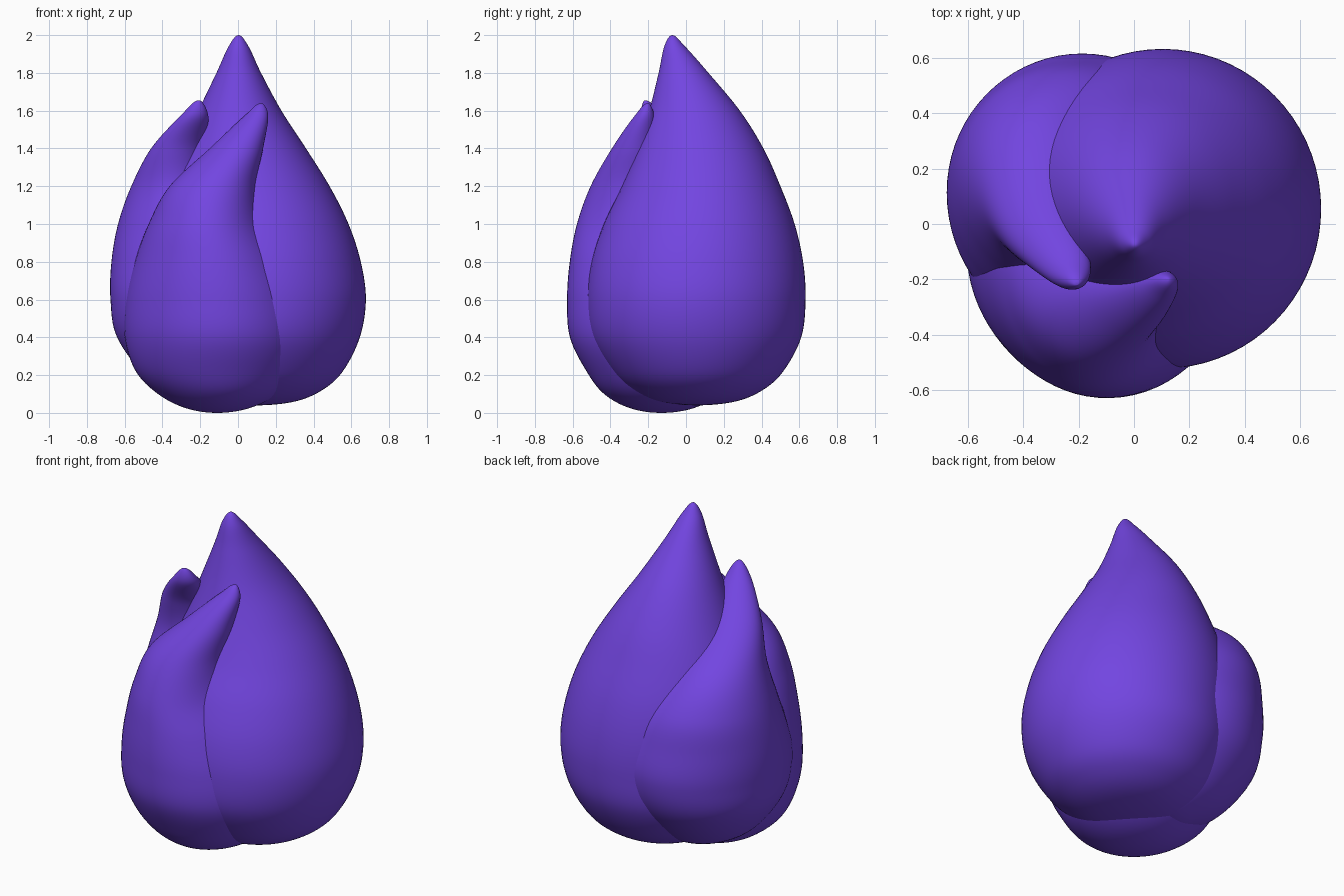
import bpy, bmesh
from math import sin, cos, tau, radians

mat = bpy.data.materials.new("violet")
mat.diffuse_color = (0.17, 0.06, 0.75, 1)


def spline(a, b, c, d, t):
    return 0.5 * (2 * b + (c - a) * t + (2 * a - 5 * b + 4 * c - d) * t * t
                  + (3 * b - a - 3 * c + d) * t ** 3)


def petal(name, rows, flat_angle=0, flat=0, sides=72, steps=8):
    """Loft smooth elliptical sections (z, cx, cy, rx, ry); both ends close to a rounded pole.
    flat presses the sections in slightly on the side facing flat_angle."""
    def phantom(end, nxt):  # mirrored section beyond a pole keeps the end domed
        return (nxt[0], 2 * end[1] - nxt[1], 2 * end[2] - nxt[2], -nxt[3], -nxt[4])
    pts = [phantom(rows[0], rows[1])] + rows + [phantom(rows[-1], rows[-2])]
    secs = []
    for i in range(1, len(pts) - 2):
        for k in range(steps):
            secs.append([spline(*v, k / steps) for v in zip(*pts[i - 1:i + 3])])
    bm = bmesh.new()
    bottom = bm.verts.new((rows[0][1], rows[0][2], rows[0][0]))
    top = bm.verts.new((rows[-1][1], rows[-1][2], rows[-1][0]))
    rings = []
    for z, cx, cy, rx, ry in secs[1:]:
        ring = []
        for j in range(sides):
            a = tau * j / sides
            s = 1 - flat * max(0, cos(a - radians(flat_angle))) ** 3
            ring.append(bm.verts.new((cx + s * rx * cos(a), cy + s * ry * sin(a), z)))
        rings.append(ring)
    for j in range(sides):
        n = (j + 1) % sides
        bm.faces.new((bottom, rings[0][n], rings[0][j]))
        bm.faces.new((top, rings[-1][j], rings[-1][n]))
        for lo, hi in zip(rings, rings[1:]):
            bm.faces.new((lo[j], lo[n], hi[n], hi[j]))
    for f in bm.faces:
        f.smooth = True
    me = bpy.data.meshes.new(name)
    bm.to_mesh(me)
    bm.free()
    me.materials.append(mat)
    ob = bpy.data.objects.new(name, me)
    bpy.context.collection.objects.link(ob)
    return ob


# Tall petal, right and back
petal("main_petal", [
    (0.04, 0.10, 0.06, 0, 0), (0.06, 0.10, 0.06, 0.20, 0.20),
    (0.12, 0.10, 0.06, 0.345, 0.345), (0.22, 0.10, 0.06, 0.455, 0.455),
    (0.40, 0.10, 0.055, 0.545, 0.555), (0.60, 0.105, 0.055, 0.572, 0.578),
    (0.80, 0.09, 0.06, 0.56, 0.56), (1.00, 0.07, 0.07, 0.515, 0.505),
    (1.20, 0.05, 0.08, 0.435, 0.42), (1.40, 0.03, 0.075, 0.33, 0.335),
    (1.60, 0.01, 0.045, 0.22, 0.24), (1.80, 0.004, -0.013, 0.118, 0.132),
    (1.94, 0.003, -0.06, 0.053, 0.055), (2.00, 0.003, -0.075, 0, 0)])

# Left petal, leaning to the front
petal("left_petal", [
    (0.07, -0.15, 0.08, 0, 0), (0.095, -0.15, 0.08, 0.15, 0.14),
    (0.20, -0.175, 0.085, 0.315, 0.305), (0.40, -0.19, 0.10, 0.45, 0.455),
    (0.60, -0.185, 0.105, 0.49, 0.51), (0.80, -0.21, 0.135, 0.46, 0.46),
    (1.00, -0.27, 0.16, 0.365, 0.38), (1.20, -0.33, 0.125, 0.235, 0.265),
    (1.40, -0.315, -0.025, 0.145, 0.14), (1.57, -0.232, -0.17, 0.075, 0.065),
    (1.655, -0.205, -0.22, 0, 0)])

# Front petal, tip leaning right
petal("front_petal", [
    (0.00, -0.11, -0.13, 0, 0), (0.025, -0.11, -0.13, 0.17, 0.17),
    (0.10, -0.11, -0.13, 0.32, 0.31), (0.22, -0.12, -0.13, 0.43, 0.405),
    (0.40, -0.12, -0.13, 0.49, 0.495),
    (0.60, -0.13, -0.14, 0.475, 0.50), (0.80, -0.15, -0.17, 0.405, 0.455),
    (1.00, -0.17, -0.215, 0.31, 0.37), (1.20, -0.135, -0.28, 0.232, 0.23),
    (1.40, -0.01, -0.265, 0.143, 0.13), (1.57, 0.095, -0.22, 0.065, 0.055),
    (1.64, 0.125, -0.20, 0, 0)], 225, 0.065)
